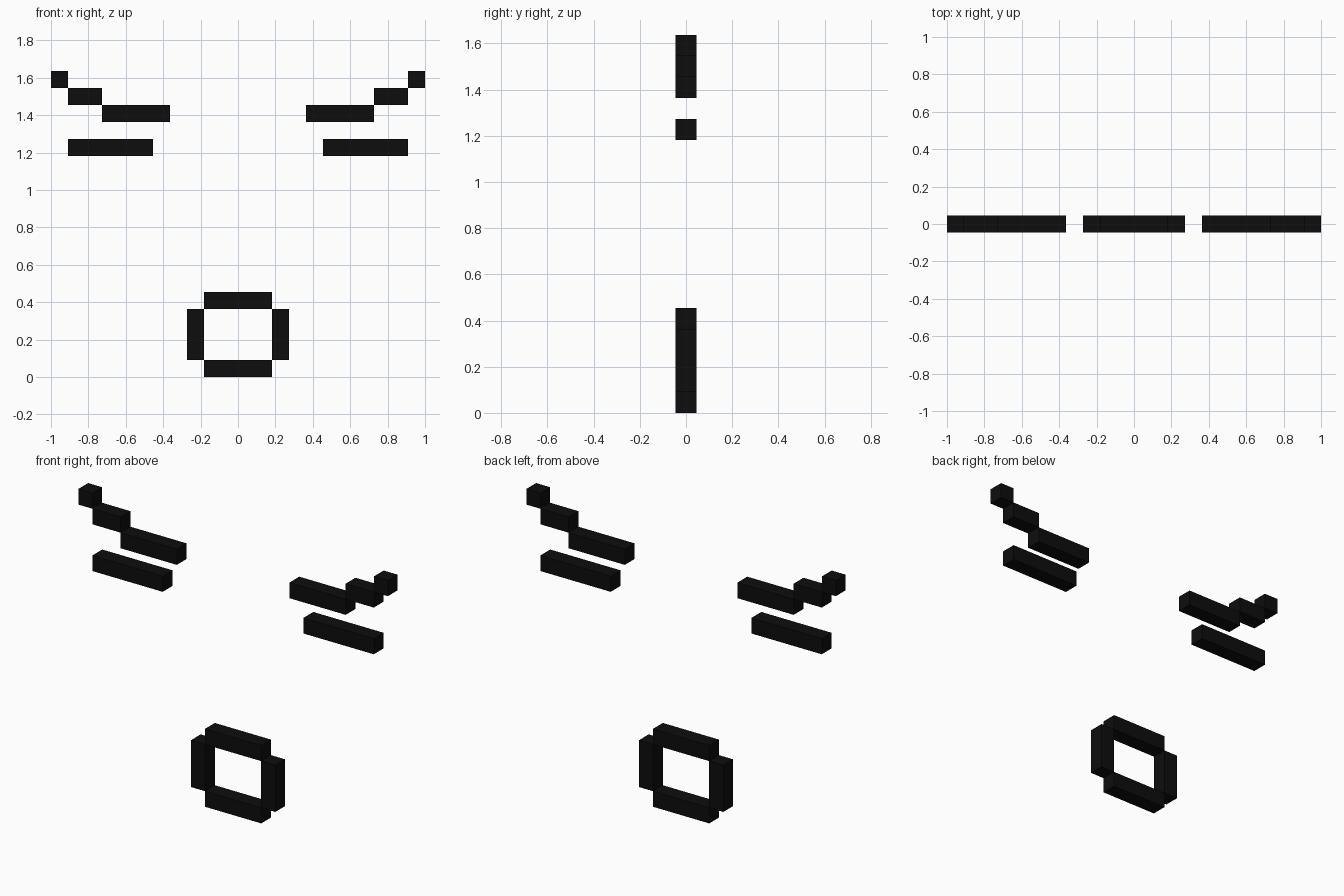
import bpy

if "Cube" in bpy.data.objects:
    bpy.data.objects.remove(bpy.data.objects["Cube"])

U = 1 / 11  # size of one block

black = bpy.data.materials.new("near black")
black.diffuse_color = (0.004, 0.004, 0.004, 1)
black.use_nodes = True
black.node_tree.nodes["Principled BSDF"].inputs["Base Color"].default_value = black.diffuse_color


def bar(name, x0, x1, z0, z1):
    """Box one block deep, with its limits given in blocks."""
    bpy.ops.mesh.primitive_cube_add(size=1, location=((x0 + x1) / 2 * U, 0, (z0 + z1) / 2 * U))
    ob = bpy.context.object
    ob.name = name
    ob.scale = ((x1 - x0) * U, U, (z1 - z0) * U)
    bpy.ops.object.transform_apply(location=True, rotation=False, scale=True)
    ob.data.materials.append(black)
    return ob


def pair(name, x0, x1, z0, z1):
    """The same bar on both sides of the face."""
    bar(name + "_right", x0, x1, z0, z1)
    bar(name + "_left", -x1, -x0, z0, z1)


# Stepped eyebrows
pair("eyebrow_inner", 4, 8, 15, 16)
pair("eyebrow_middle", 8, 10, 16, 17)
pair("eyebrow_tip", 10, 11, 17, 18)

# Narrow eyes
pair("eye", 5, 10, 13, 14)

# Open mouth ring
bar("mouth_top", -2, 2, 4, 5)
bar("mouth_bottom", -2, 2, 0, 1)
pair("mouth_side", 2, 3, 1, 4)
